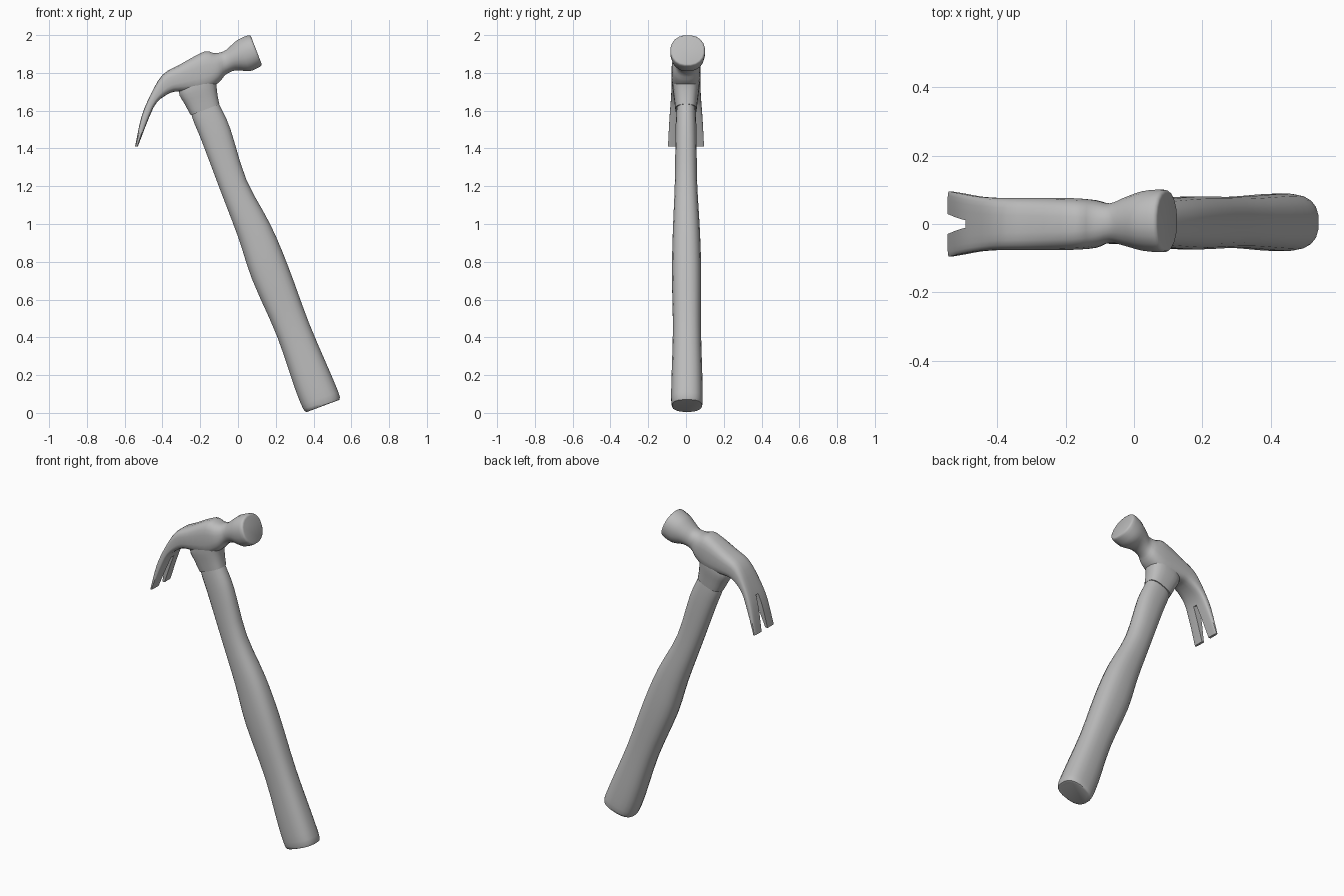
import bpy, bmesh, math
from mathutils import Vector

cube = bpy.data.objects.get("Cube")
if cube:
    bpy.data.objects.remove(cube)

grey = bpy.data.materials.new("plain_grey")
grey.use_nodes = True
tone = (0.5, 0.5, 0.5, 1)
grey.diffuse_color = tone
grey.node_tree.nodes["Principled BSDF"].inputs["Base Color"].default_value = tone


def smooth_stations(stations, steps):
    """Catmull-Rom interpolation of every station value."""
    pts = [Vector(s) for s in stations]
    out = []
    for i in range(len(pts) - 1):
        b, c = pts[i], pts[i + 1]
        a = pts[i - 1] if i else b
        d = pts[i + 2] if i + 2 < len(pts) else c
        for k in range(steps):
            t = k / steps
            out.append(b + (c - a) * (t / 2) + (a * 2 - b * 5 + c * 4 - d) * (t * t / 2)
                       + (b * 3 - a - c * 3 + d) * (t ** 3 / 2))
    return out + [pts[-1]]


def loft(name, stations, sides=20, steps=3):
    """Station: edge 1 x, z, edge 2 x, z, half width, squareness, centre y."""
    bm = bmesh.new()
    rings = []
    for x1, z1, x2, z2, w, n, y in smooth_stations(stations, steps):
        mid = Vector(((x1 + x2) / 2, y, (z1 + z2) / 2))
        half = Vector(((x1 - x2) / 2, 0, (z1 - z2) / 2))
        ring = []
        for k in range(sides):
            a = math.tau * (k + 0.5) / sides
            u, v = (math.copysign(abs(f) ** (2 / n), f) for f in (math.cos(a), math.sin(a)))
            ring.append(bm.verts.new(mid + half * u + Vector((0, w * v, 0))))
        rings.append(ring)
    for r, s in zip(rings, rings[1:]):
        for k in range(sides):
            j = (k + 1) % sides
            bm.faces.new((r[k], r[j], s[j], s[k]))
    bm.faces.new(rings[0])
    bm.faces.new(rings[-1])
    bmesh.ops.recalc_face_normals(bm, faces=bm.faces)
    mesh = bpy.data.meshes.new(name)
    bm.to_mesh(mesh)
    bm.free()
    obj = bpy.data.objects.new(name, mesh)
    bpy.context.collection.objects.link(obj)
    mesh.materials.append(grey)
    return obj


# Handle, from the butt to the socket
handle = loft("handle", [
    (0.365, 0.005, 0.525, 0.065, 0.07, 2.6, 0.005),
    (0.345, 0.02, 0.54, 0.085, 0.083, 2.6, 0.005),
    (0.30, 0.13, 0.495, 0.2, 0.083, 2.6, 0.005),
    (0.206, 0.405, 0.378, 0.473, 0.075, 2.6, 0.005),
    (0.074, 0.706, 0.265, 0.78, 0.078, 2.6, 0.003),
    (0, 0.93, 0.172, 0.998, 0.072, 2.5, 0.002),
    (-0.095, 1.18, 0.045, 1.235, 0.06, 2.4, 0),
    (-0.196, 1.447, -0.04, 1.505, 0.056, 2.4, 0),
    (-0.242, 1.56, -0.092, 1.62, 0.052, 2.4, 0),
    (-0.26, 1.65, -0.13, 1.7, 0.045, 2.4, 0)])

# Socket that joins the handle to the head
socket = loft("socket", [
    (-0.25, 1.575, -0.098, 1.635, 0.056, 2.8, 0),
    (-0.28, 1.63, -0.108, 1.685, 0.062, 2.8, 0),
    (-0.315, 1.705, -0.112, 1.745, 0.07, 2.8, 0),
    (-0.27, 1.80, -0.10, 1.83, 0.068, 2.8, 0)])

# Head, from the claw tip to the striking face
head = loft("head", [
    (-0.545, 1.41, -0.53, 1.41, 0.096, 5, 0),
    (-0.512, 1.565, -0.476, 1.55, 0.088, 4.5, 0),
    (-0.465, 1.68, -0.43, 1.643, 0.08, 4, 0),
    (-0.40, 1.79, -0.355, 1.695, 0.076, 3.5, 0),
    (-0.307, 1.845, -0.29, 1.70, 0.077, 3.2, 0),
    (-0.18, 1.913, -0.18, 1.70, 0.076, 3, 0),
    (-0.125, 1.905, -0.10, 1.75, 0.07, 2.6, 0),
    (-0.075, 1.915, -0.065, 1.79, 0.058, 2.2, 0.003),
    (-0.038, 1.945, -0.01, 1.813, 0.072, 2.1, 0.007),
    (0, 1.977, 0.062, 1.808, 0.088, 2.2, 0.009),
    (0.055, 2, 0.118, 1.833, 0.092, 2.2, 0.009),
    (0.07, 1.99, 0.126, 1.845, 0.08, 2.2, 0.009)])

# Tapered slot that splits the claw
cutter = loft("claw_slot_cutter", [
    (-0.64, 1.36, -0.46, 1.32, 0.035, 3, 0),
    (-0.60, 1.46, -0.42, 1.42, 0.027, 3, 0),
    (-0.58, 1.56, -0.38, 1.49, 0.019, 3, 0),
    (-0.54, 1.64, -0.35, 1.56, 0.012, 3, 0)], sides=12)
cutter.hide_render = True
cutter.hide_set(True)
slot = head.modifiers.new("claw_slot", 'BOOLEAN')
slot.operation = 'DIFFERENCE'
slot.solver = 'EXACT'
slot.object = cutter
bpy.context.view_layer.objects.active = head
bpy.ops.object.select_all(action='DESELECT')
head.select_set(True)
bpy.ops.object.modifier_apply(modifier=slot.name)
bpy.data.objects.remove(cutter)

# Smooth shading with crisp rims
for obj in (handle, socket, head):
    bpy.ops.object.select_all(action='DESELECT')
    obj.select_set(True)
    bpy.context.view_layer.objects.active = obj
    bpy.ops.object.shade_smooth_by_angle(angle=math.radians(45))
